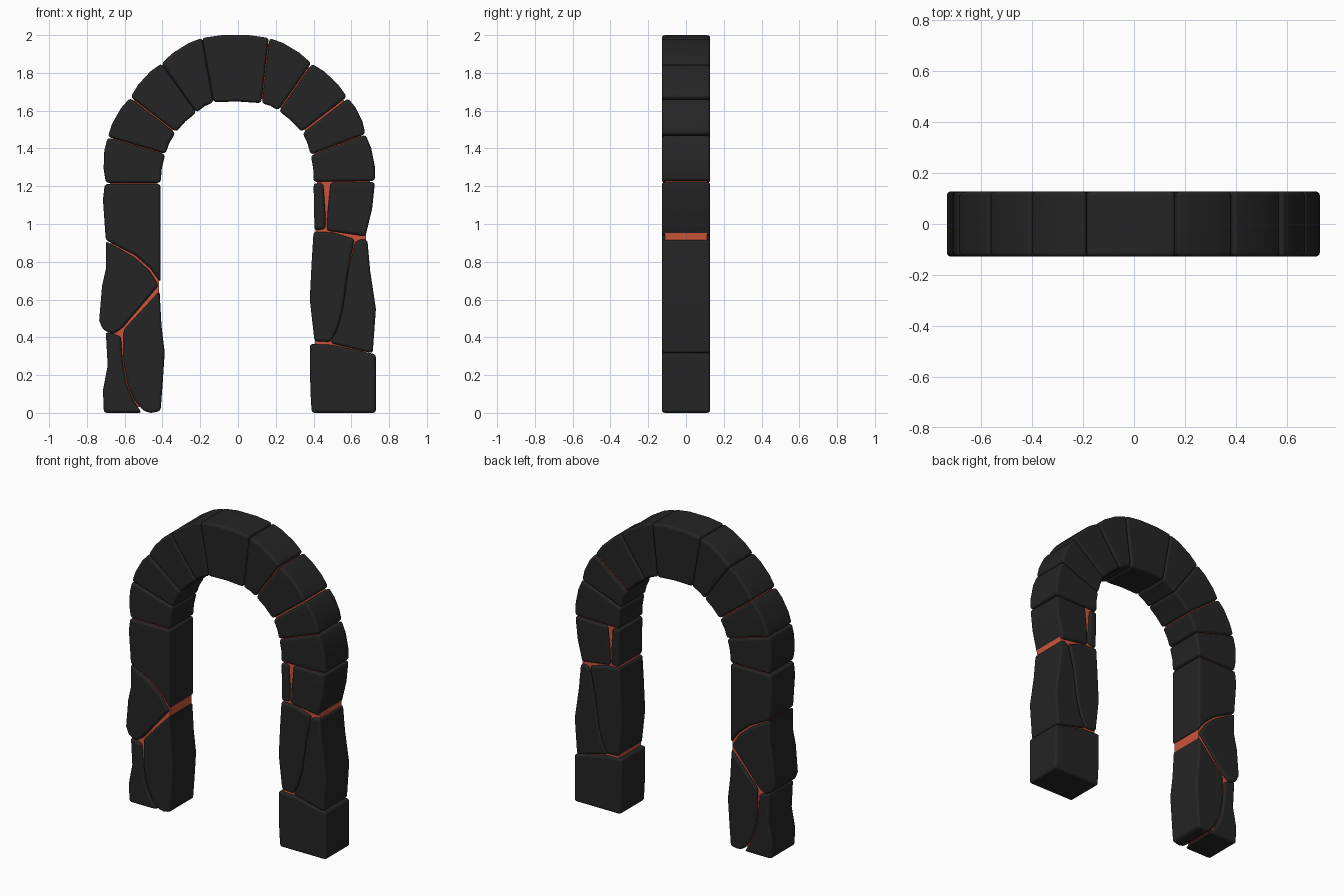
import bpy, bmesh, math
from mathutils import Vector

cube = bpy.data.objects.get("Cube")
if cube:
    bpy.data.objects.remove(cube)

HALF_DEPTH = 0.128


def material(name, colour):
    m = bpy.data.materials.new(name)
    m.use_nodes = True
    m.diffuse_color = (*colour, 1)
    m.node_tree.nodes["Principled BSDF"].inputs["Base Color"].default_value = (*colour, 1)
    return m


STONE = material("charcoal_stone", (0.018, 0.018, 0.018))
GLOW = material("ember_orange", (0.60, 0.09, 0.045))


def slab(name, outline, mat, half_depth=HALF_DEPTH, bevel=0.016):
    """Extrude a front outline of (x, z) points through y and round its edges."""
    bm = bmesh.new()
    face = bm.faces.new([bm.verts.new((x, -half_depth, z)) for x, z in outline])
    back = bmesh.ops.extrude_face_region(bm, geom=[face])["geom"]
    for v in back:
        if isinstance(v, bmesh.types.BMVert):
            v.co.y = half_depth
    bmesh.ops.recalc_face_normals(bm, faces=bm.faces)
    if bevel:
        sharp = [e for e in bm.edges if e.calc_face_angle(0) > math.radians(28)]
        bmesh.ops.bevel(bm, geom=sharp, offset=bevel, segments=3, profile=0.5,
                        affect='EDGES', clamp_overlap=True)
    mesh = bpy.data.meshes.new(name)
    bm.to_mesh(mesh)
    bm.free()
    mesh.materials.append(mat)
    obj = bpy.data.objects.new(name, mesh)
    bpy.context.collection.objects.link(obj)
    if bevel:
        bpy.ops.object.select_all(action='DESELECT')
        obj.select_set(True)
        bpy.context.view_layer.objects.active = obj
        bpy.ops.object.shade_smooth_by_angle(angle=math.radians(40))
        obj.modifiers.new("even_normals", 'WEIGHTED_NORMAL').keep_sharp = True
    return obj


# Arch joints from right to left: outer point, inner point, half gap
joints = [
    ((-0.70, 1.215), (-0.41, 1.215), 0.003),
    ((-0.69, 1.46), (-0.385, 1.37), 0.002),
    ((-0.57, 1.67), (-0.33, 1.485), 0.003),
    ((-0.405, 1.85), (-0.22, 1.59), 0),
    ((-0.19, 1.985), (-0.13, 1.645), 0),
    ((0.165, 1.985), (0.125, 1.64), 0.002),
    ((0.39, 1.85), (0.215, 1.60), 0.003),
    ((0.58, 1.67), (0.34, 1.485), 0.005),
    ((0.675, 1.475), (0.385, 1.365), 0.002),
    ((0.725, 1.225), (0.40, 1.22), 0.003),
]
joints = [(Vector(o), Vector(i), g) for o, i, g in joints]
centre = Vector((0, 1.2))

# Arch stones, with slightly swollen outer and inner sides
for n, (a, b) in enumerate(zip(joints, joints[1:])):
    step = (b[0] + b[1] - a[0] - a[1]).normalized()
    ao, ai = a[0] + step * a[2], a[1] + step * a[2]
    bo, bi = b[0] - step * b[2], b[1] - step * b[2]
    mid = (ao + bo) / 2
    out = (mid - centre).normalized() * 0.015
    inner_mid = (ai + bi) / 2 + out * 0.4
    outer = [ao.lerp(bo, 0.3) + out, ao.lerp(bo, 0.7) + out]
    name = "keystone" if n == 4 else f"arch_stone_{n + 1}"
    slab(name, [ao, *outer, bo, bi, inner_mid, ai], STONE)

# Irregular pillar stones
pillar_stones = {
    "right_base_outer": [(-0.71, 0), (-0.51, 0), (-0.555, 0.07), (-0.59, 0.15), (-0.61, 0.27),
                         (-0.62, 0.405), (-0.70, 0.43), (-0.69, 0.25), (-0.715, 0.12)],
    "right_base_inner": [(-0.50, 0.01), (-0.46, 0), (-0.41, 0.01), (-0.40, 0.14), (-0.388, 0.32),
                         (-0.405, 0.46), (-0.415, 0.645), (-0.605, 0.44), (-0.605, 0.27),
                         (-0.585, 0.15), (-0.55, 0.07)],
    "right_wedge": [(-0.70, 0.91), (-0.55, 0.825), (-0.47, 0.755), (-0.42, 0.675), (-0.61, 0.452),
                    (-0.66, 0.415), (-0.715, 0.44), (-0.735, 0.49), (-0.72, 0.67), (-0.70, 0.76)],
    "right_upper": [(-0.705, 1.212), (-0.41, 1.212), (-0.41, 0.69), (-0.465, 0.765),
                    (-0.545, 0.835), (-0.70, 0.915), (-0.715, 1.13)],
    "left_upper_inner": [(0.40, 1.215), (0.452, 1.215), (0.463, 1.05), (0.463, 0.975),
                         (0.405, 0.965)],
    "left_upper_outer": [(0.49, 1.22), (0.725, 1.222), (0.71, 1.08), (0.675, 0.935),
                         (0.47, 0.965), (0.473, 1.05)],
    "left_middle_inner": [(0.40, 0.96), (0.505, 0.955), (0.617, 0.92), (0.583, 0.75),
                          (0.555, 0.55), (0.525, 0.44), (0.49, 0.375), (0.405, 0.38),
                          (0.38, 0.6), (0.39, 0.8)],
    "left_middle_outer": [(0.62, 0.905), (0.655, 0.922), (0.685, 0.915), (0.70, 0.75),
                          (0.73, 0.55), (0.713, 0.315), (0.49, 0.37), (0.525, 0.44),
                          (0.555, 0.55), (0.583, 0.75)],
    "left_base": [(0.38, 0.365), (0.50, 0.36), (0.73, 0.31), (0.73, 0), (0.39, 0), (0.383, 0.12)],
}
for name, outline in pillar_stones.items():
    slab(name, outline, STONE)

# Glowing core that shows through the gaps
right_rows = [((-0.70, z), (-0.40, z)) for z in (0.03, 0.45, 0.9)]
left_rows = [((0.70, z), (0.39, z)) for z in (0.9, 0.36, 0.03)]
rows = right_rows + [(o, i) for o, i, g in joints] + left_rows
rows = [(Vector(o), Vector(i)) for o, i in rows]
for n, (a, b) in enumerate(zip(rows, rows[1:])):
    slab(f"ember_core_{n + 1}",
         [a[0].lerp(a[1], 0.08), b[0].lerp(b[1], 0.08), b[1].lerp(b[0], 0.06),
          a[1].lerp(a[0], 0.06)],
         GLOW, half_depth=0.112, bevel=0)
